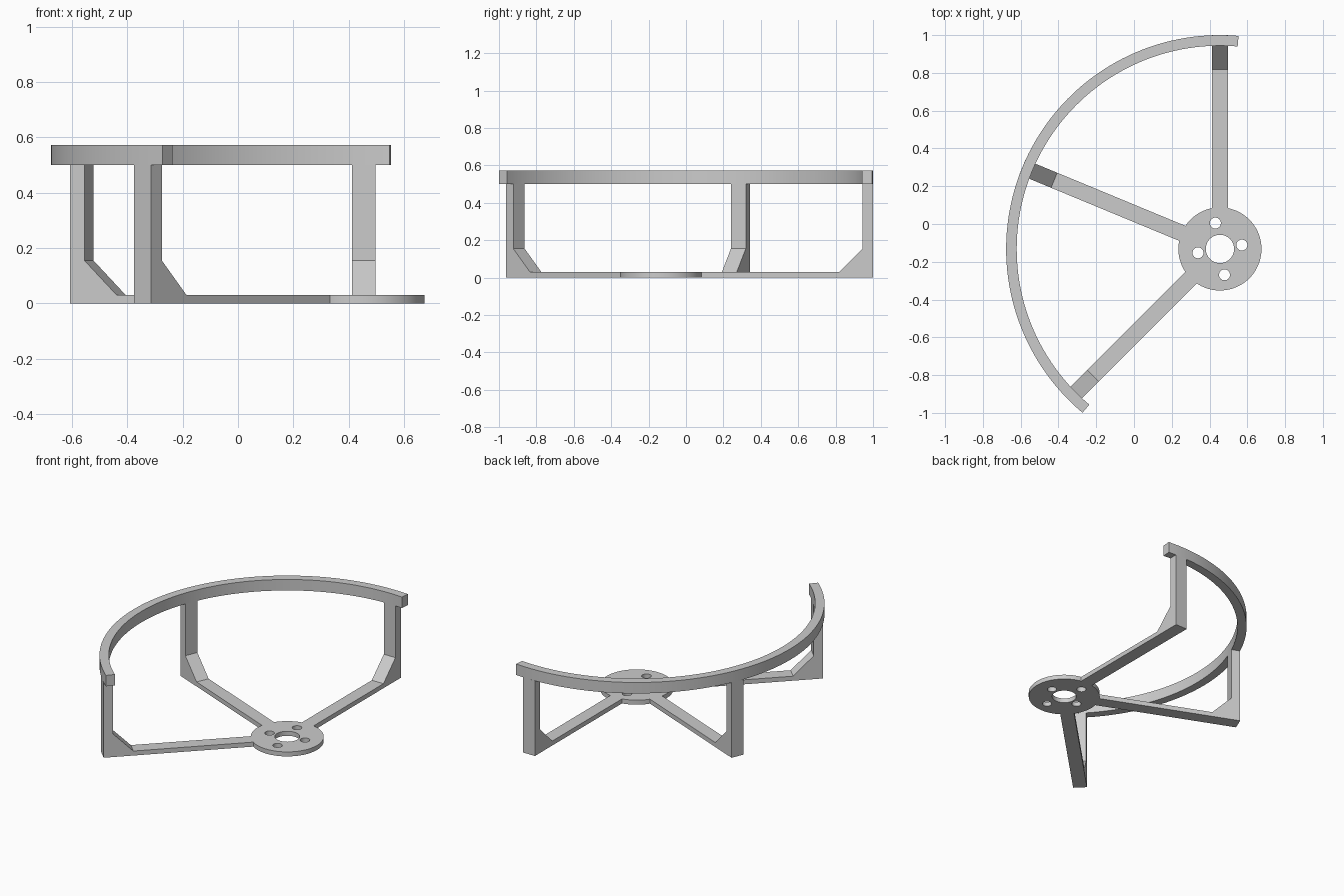
import bpy
import bmesh
from math import sin, cos, radians, tau
from mathutils import Matrix, Vector

cube = bpy.data.objects.get("Cube")
if cube:
    bpy.data.objects.remove(cube, do_unlink=True)

CENTRE = Vector((0.455, -0.132, 0))
HUB_R, PLATE = 0.22, 0.03
RING_IN, RING_OUT = 1.076, 1.132
RING_LOW, RING_TOP = 0.5, 0.573
ARM_W = 0.086

grey = bpy.data.materials.new("plain grey")
grey.use_nodes = True
colour = (0.6, 0.6, 0.6, 1)
grey.diffuse_color = colour
grey.node_tree.nodes["Principled BSDF"].inputs["Base Color"].default_value = colour


def finish(name, bm):
    """Turn a bmesh into a grey object placed around the hub centre."""
    bmesh.ops.recalc_face_normals(bm, faces=bm.faces)
    mesh = bpy.data.meshes.new(name)
    bm.to_mesh(mesh)
    bm.free()
    obj = bpy.data.objects.new(name, mesh)
    obj.location = CENTRE
    mesh.materials.append(grey)
    bpy.context.collection.objects.link(obj)
    bpy.ops.object.select_all(action="DESELECT")
    obj.select_set(True)
    bpy.context.view_layer.objects.active = obj
    bpy.ops.object.shade_smooth_by_angle(angle=radians(30))
    return obj


def extrude(bm, faces, vector):
    """Thicken flat faces into a solid."""
    new = bmesh.ops.extrude_face_region(bm, geom=faces)["geom"]
    verts = [v for v in new if isinstance(v, bmesh.types.BMVert)]
    bmesh.ops.translate(bm, verts=verts, vec=vector)


# Hub plate with a centre bore and four screw holes
bm = bmesh.new()
circles = [(0, 0, HUB_R, 96), (0, 0, 0.075, 48)]
for radius, angle in ((0.118, 10), (0.139, 100), (0.118, 190), (0.139, 280)):
    a = radians(angle)
    circles.append((radius * cos(a), radius * sin(a), 0.029, 32))
for x, y, r, n in circles:
    loop = [bm.verts.new((x + r * cos(tau * i / n), y + r * sin(tau * i / n), 0))
            for i in range(n)]
    for i in range(n):
        bm.edges.new((loop[i - 1], loop[i]))
bmesh.ops.triangle_fill(bm, edges=bm.edges[:], use_beauty=True, normal=(0, 0, 1))
extrude(bm, bm.faces[:], (0, 0, PLATE))
finish("hub_plate", bm)

# Arms with gusset and upright post, one shared side profile
arm_profile = [(0.214, 0), (RING_OUT, 0), (RING_OUT, RING_LOW), (RING_IN, RING_LOW),
               (RING_IN, 0.155), (0.95, PLATE), (0.214, PLATE)]
for name, angle in (("back_arm", 90), ("middle_arm", 157.5), ("front_arm", 225)):
    bm = bmesh.new()
    face = bm.faces.new([bm.verts.new((r, -ARM_W / 2, z)) for r, z in arm_profile])
    extrude(bm, [face], (0, ARM_W, 0))
    bmesh.ops.rotate(bm, verts=bm.verts, matrix=Matrix.Rotation(radians(angle), 3, "Z"))
    finish(name, bm)

# Curved guard rail across the tops of the posts
bm = bmesh.new()
section = [bm.verts.new((r, 0, z)) for r, z in (
    (RING_IN, RING_LOW), (RING_OUT, RING_LOW), (RING_OUT, RING_TOP), (RING_IN, RING_TOP))]
start = bm.faces.new(section)
bmesh.ops.rotate(bm, verts=bm.verts, matrix=Matrix.Rotation(radians(85), 3, "Z"))
bmesh.ops.spin(bm, geom=[start] + start.edges[:] + section, axis=(0, 0, 1),
               cent=(0, 0, 0), angle=radians(145), steps=72)
# Close the starting end if the sweep left it open
open_edges = [e for e in bm.edges if e.is_boundary]
if open_edges:
    bmesh.ops.holes_fill(bm, edges=open_edges, sides=4)
finish("guard_rail", bm)
